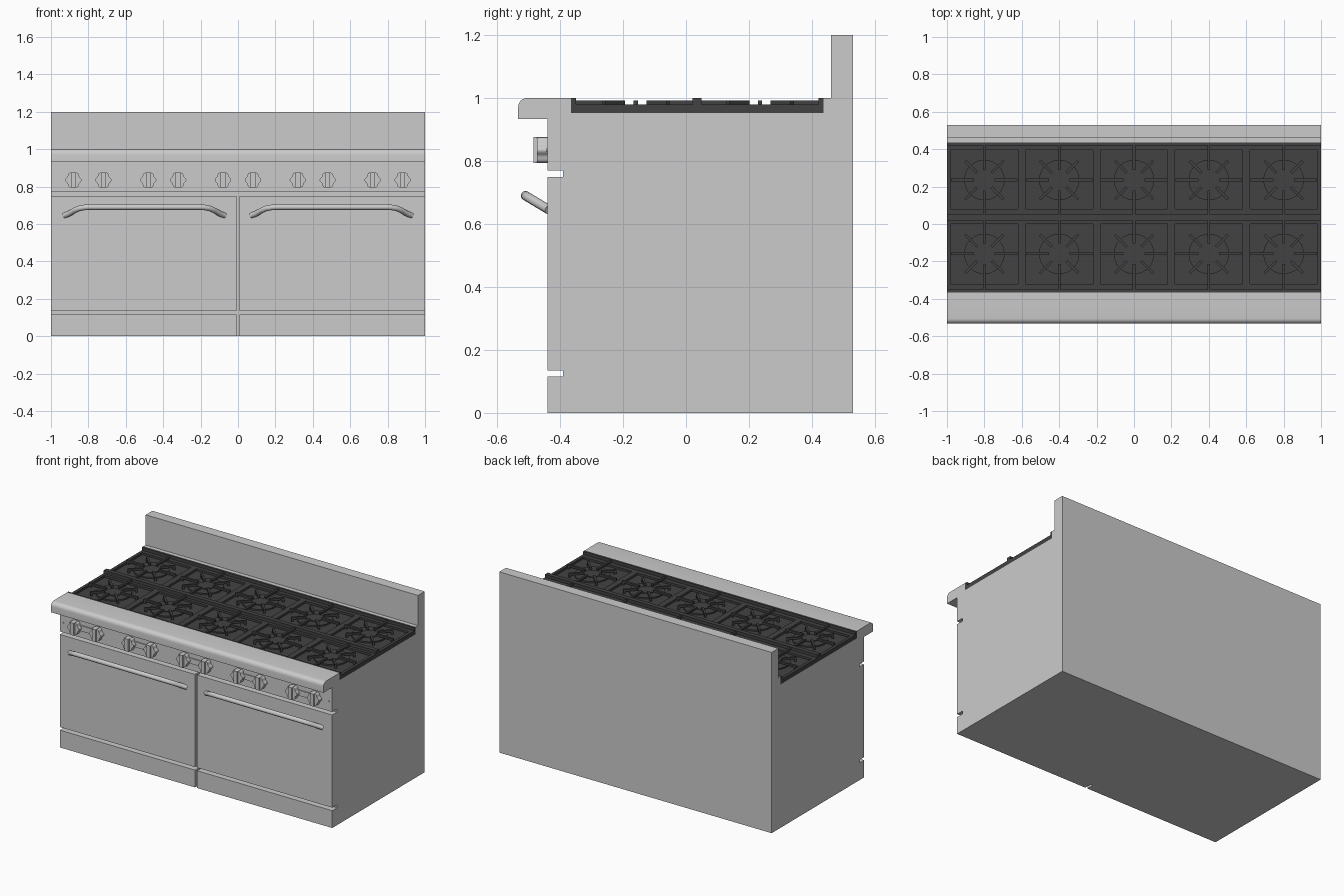
import bpy, bmesh, math
from mathutils import Matrix, Vector

if "Cube" in bpy.data.objects:
    bpy.data.objects.remove(bpy.data.objects["Cube"])

iron = bpy.data.materials.new("dark_iron")
iron.diffuse_color = (0.055, 0.055, 0.055, 1)
iron.use_nodes = True
iron.node_tree.nodes["Principled BSDF"].inputs["Base Color"].default_value = iron.diffuse_color


def finish(bm, name, mat=None, smooth=False):
    bmesh.ops.recalc_face_normals(bm, faces=bm.faces)
    me = bpy.data.meshes.new(name)
    bm.to_mesh(me)
    bm.free()
    ob = bpy.data.objects.new(name, me)
    bpy.context.collection.objects.link(ob)
    if mat:
        me.materials.append(mat)
    if smooth:
        bpy.ops.object.select_all(action='DESELECT')
        bpy.context.view_layer.objects.active = ob
        ob.select_set(True)
        bpy.ops.object.shade_smooth_by_angle(angle=math.radians(35))
    return ob


def add_box(bm, x0, x1, y0, y1, z0, z1, rot=None):
    m = Matrix.Translation(((x0 + x1) / 2, (y0 + y1) / 2, (z0 + z1) / 2)) @ Matrix.Diagonal((x1 - x0, y1 - y0, z1 - z0, 1))
    bmesh.ops.create_cube(bm, size=1, matrix=rot @ m if rot else m)


def add_cyl(bm, c, r, depth, axis='Z', seg=32):
    m = Matrix.Translation(c)
    if axis == 'Y':
        m = m @ Matrix.Rotation(math.pi / 2, 4, 'X')
    bmesh.ops.create_cone(bm, cap_ends=True, segments=seg, radius1=r, radius2=r, depth=depth, matrix=m)


def box(name, *dims, mat=None):
    bm = bmesh.new()
    add_box(bm, *dims)
    return finish(bm, name, mat)


def extrude_x(name, profile, x0, x1, smooth=False):
    # side profile (y, z) swept across the width
    bm = bmesh.new()
    f = bm.faces.new([bm.verts.new((x0, y, z)) for y, z in profile])
    g = bmesh.ops.extrude_face_region(bm, geom=[f])
    bmesh.ops.translate(bm, vec=(x1 - x0, 0, 0), verts=[v for v in g['geom'] if isinstance(v, bmesh.types.BMVert)])
    return finish(bm, name, None, smooth)


# cabinet with raised backsplash and a recessed cooktop
extrude_x("cabinet", [(-0.39, 0), (0.53, 0), (0.53, 1.2), (0.46, 1.2), (0.46, 1.0), (0.436, 1.0),
                      (0.436, 0.952), (-0.365, 0.952), (-0.365, 1.0), (-0.39, 1.0)], -1, 1)

# control panel with rounded front ledge
arc = [(-0.505 - 0.028 * math.sin(a), 0.972 + 0.028 * math.cos(a)) for a in [i * math.pi / 12 for i in range(7)]]
extrude_x("control_panel", [(-0.39, 0.77), (-0.39, 1.0)] + arc + [(-0.533, 0.933), (-0.44, 0.933), (-0.44, 0.77)], -1, 1, True)

# doors, kick plates and bent tube handles
for s, side in ((-1, "left"), (1, "right")):
    xa, xb = sorted((s * 0.008, s))
    box(side + "_door", xa, xb, -0.44, -0.39, 0.135, 0.75)
    box(side + "_kick_plate", xa, xb, -0.44, -0.39, 0, 0.115)

    cu = bpy.data.curves.new(side + "_handle", 'CURVE')
    cu.dimensions = '3D'
    cu.bevel_depth = 0.015
    cu.bevel_resolution = 3
    cu.use_fill_caps = True
    half = [(0.43, 0), (0.405, 0.2), (0.375, 0.6), (0.35, 0.85), (0.32, 0.97), (0.29, 1)]
    path = [(-x, t) for x, t in half] + [(x, t) for x, t in reversed(half)]
    sp = cu.splines.new('POLY')
    sp.points.add(len(path) - 1)
    for p, (x, t) in zip(sp.points, path):
        p.co = (s * 0.5 + x, -0.435 - 0.075 * t, 0.645 + 0.045 * t, 1)
    sp.use_smooth = True
    bpy.context.collection.objects.link(bpy.data.objects.new(side + "_handle", cu))

# paired knobs joined by a small plate
COLS = [-0.8, -0.4, 0, 0.4, 0.8]
for i, cx in enumerate(COLS):
    box(f"knob_plate_{i}", cx - 0.06, cx + 0.06, -0.447, -0.44, 0.817, 0.853)
    for s in (-1, 1):
        x, z = cx + s * 0.08, 0.835
        bm = bmesh.new()
        # lobed skirt
        n = 48
        ring = []
        for k in range(n):
            a = 2 * math.pi * k / n
            r = 0.040 + 0.004 * math.cos(6 * a)
            ring.append(bm.verts.new((x + r * math.cos(a), -0.44, z + r * math.sin(a))))
        f = bm.faces.new(ring)
        g = bmesh.ops.extrude_face_region(bm, geom=[f])
        bmesh.ops.translate(bm, vec=(0, -0.033, 0), verts=[v for v in g['geom'] if isinstance(v, bmesh.types.BMVert)])
        # raised grip
        add_box(bm, x - 0.013, x + 0.013, -0.485, -0.44, z - 0.041, z + 0.041)
        finish(bm, f"knob_{i}_{'left' if s < 0 else 'right'}", None, True)

# panel screws
bm = bmesh.new()
for s in (-1, 1):
    add_cyl(bm, (s * 0.975, -0.441, 0.835), 0.005, 0.006, 'Y', 12)
finish(bm, "panel_screws")

# cooktop tray: floor, low cell walls, three tall rails
ROWS = [-0.16, 0.235]
bm = bmesh.new()
add_box(bm, -1, 1, -0.365, 0.436, 0.952, 0.966)
for y0, y1 in ((-0.365, -0.35), (0.02, 0.05), (0.421, 0.436)):
    add_box(bm, -1, 1, y0, y1, 0.96, 1.0)
for y0, y1 in ((-0.35, -0.32), (0.0, 0.02), (0.05, 0.08), (0.395, 0.421)):
    add_box(bm, -1, 1, y0, y1, 0.96, 0.98)
for j in range(6):
    xc = -1 + 0.4 * j
    add_box(bm, max(-1, xc - 0.02), min(1, xc + 0.02), -0.35, 0.421, 0.96, 0.98)
finish(bm, "cooktop_tray", iron)

# burners and star-shaped grates
for r, cy in enumerate(ROWS):
    for c, cx in enumerate(COLS):
        bm = bmesh.new()
        add_cyl(bm, (cx, cy, 0.97), 0.108, 0.01)
        add_cyl(bm, (cx, cy, 0.976), 0.05, 0.008)
        finish(bm, f"burner_{r}_{c}", iron, True)
        bm = bmesh.new()
        for k in range(8):
            m = Matrix.Translation((cx, cy, 0)) @ Matrix.Rotation(k * math.pi / 4, 4, 'Z')
            length = 0.145 if k % 2 else (0.178 if k % 4 == 0 else 0.19)
            add_box(bm, 0.055, length, -0.007, 0.007, 0.98, 0.993, m)
            # finger foot
            add_box(bm, length - 0.014, length, -0.007, 0.007, 0.962, 0.981, m)
        finish(bm, f"grate_{r}_{c}", iron)
